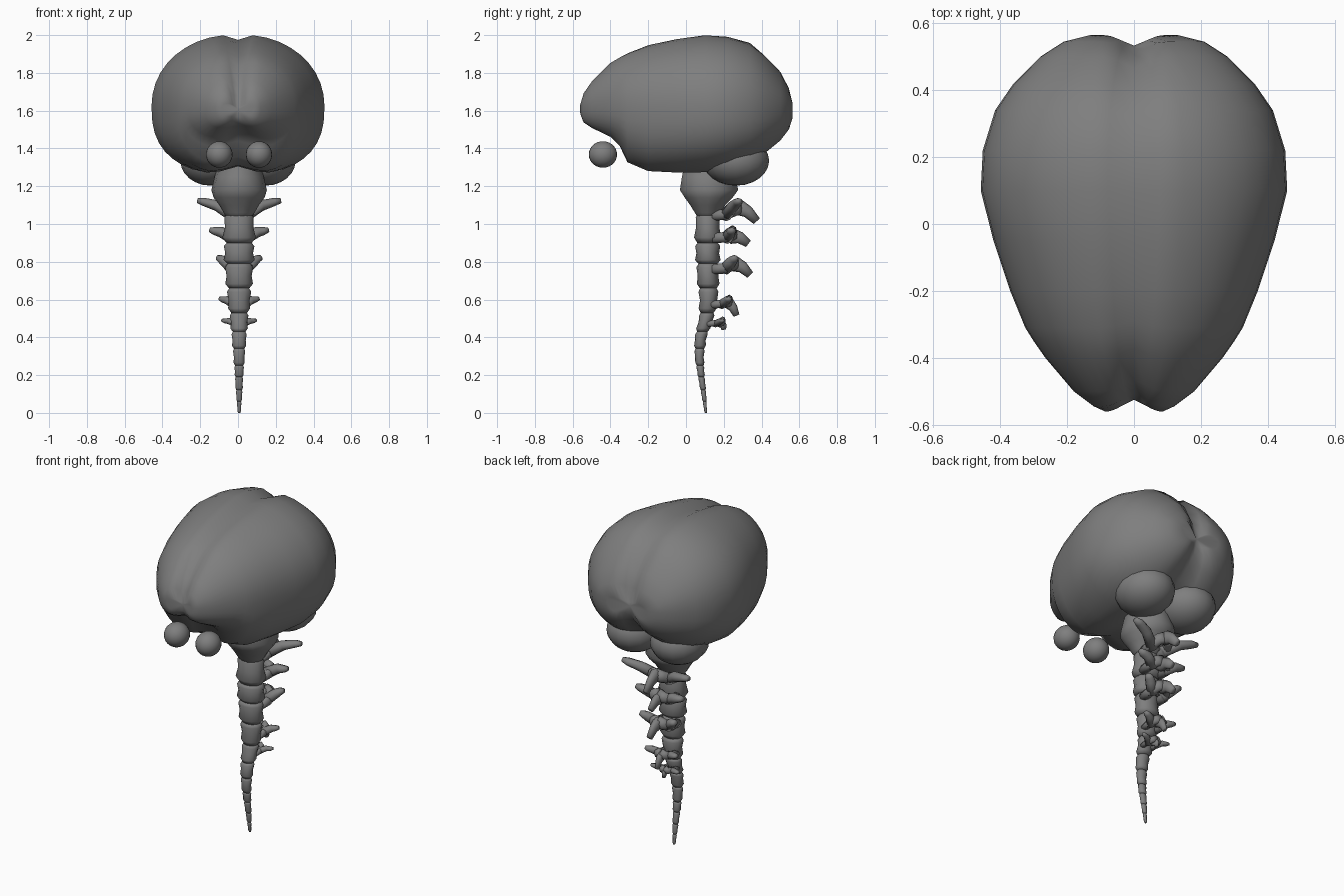
import bpy, bmesh, math
from mathutils import Vector

if "Cube" in bpy.data.objects:
    bpy.data.objects.remove(bpy.data.objects["Cube"])

CX = .006  # spine and eyes sit slightly off the centre line
grey = bpy.data.materials.new("dark_grey")
grey.diffuse_color = (.21, .21, .21, 1)
grey.use_nodes = True
grey.node_tree.nodes["Principled BSDF"].inputs["Base Color"].default_value = grey.diffuse_color


def finish(bm, name, dx=CX):
    bmesh.ops.recalc_face_normals(bm, faces=bm.faces[:])
    bmesh.ops.translate(bm, vec=(dx, 0, 0), verts=bm.verts[:])
    me = bpy.data.meshes.new(name)
    bm.to_mesh(me)
    bm.free()
    me.materials.append(grey)
    ob = bpy.data.objects.new(name, me)
    bpy.context.collection.objects.link(ob)
    for p in me.polygons:
        p.use_smooth = True
    return ob


def loft(bm, rings, dent=1):
    vs = [[bm.verts.new(p) for p in r] for r in rings]
    n = len(vs[0])
    for a, b in zip(vs, vs[1:]):
        for i in range(n):
            bm.faces.new((a[i], a[(i + 1) % n], b[(i + 1) % n], b[i]))
    for r, ring in ((vs[0], rings[0]), (vs[-1], rings[-1])):
        c = sum((Vector(p) for p in ring), Vector()) / n
        c.y *= dent
        c = bm.verts.new(c)
        for i in range(n):
            bm.faces.new((r[i], r[(i + 1) % n], c))


def oval(y, z, rx, ry, n=14):
    return [(rx * math.cos(2 * math.pi * i / n), y + ry * math.sin(2 * math.pi * i / n), z)
            for i in range(n)]


def tube(bm, path, n=8):
    # path points are (x, y, z, radius across, radius up)
    pts = [Vector(p[:3]) for p in path]
    rings = []
    for i, p in enumerate(pts):
        d = (pts[min(i + 1, len(pts) - 1)] - pts[max(i - 1, 0)]).normalized()
        ref = Vector((0, 0, 1)) if abs(d.z) < 0.9 else Vector((0, 1, 0))
        side = d.cross(ref).normalized()
        up = side.cross(d)
        a, b = path[i][3], path[i][4]
        rings.append([p + side * a * math.cos(2 * math.pi * k / n) + up * b * math.sin(2 * math.pi * k / n)
                      for k in range(n)])
    loft(bm, rings)


def ball(bm, loc, size, u=16, v=12):
    r = bmesh.ops.create_uvsphere(bm, u_segments=u, v_segments=v, radius=1)
    bmesh.ops.scale(bm, vec=size, verts=r['verts'])
    bmesh.ops.translate(bm, vec=loc, verts=r['verts'])


# Cerebrum: sections along y (y, top, bottom, half width) with a midline groove
sections = [(-.562, 1.65, 1.55, .085), (-.545, 1.71, 1.51, .12), (-.5, 1.77, 1.485, .18), (-.4, 1.865, 1.44, .265),
            (-.35, 1.895, 1.39, .30), (-.31, 1.915, 1.305, .325), (-.2, 1.955, 1.26, .37),
            (-.05, 1.985, 1.255, .42), (.1, 2.005, 1.258, .458), (.22, 1.997, 1.275, .452),
            (.34, 1.965, 1.31, .415), (.42, 1.90, 1.36, .36), (.5, 1.815, 1.42, .28),
            (.545, 1.73, 1.48, .21), (.565, 1.65, 1.54, .13)]
rings = []
for y, top, bot, w in sections:
    zc = min(1.62, (top + bot) / 2 + .02)
    ring = []
    for i in range(40):
        t = 2 * math.pi * i / 40
        c, s = math.cos(t), math.sin(t)
        e = 2 / (2.1 if s > 0 else 2.5)
        x = math.copysign(abs(c) ** e, c) * w
        h = abs(s) ** e
        g = math.exp(-(x / .045) ** 2)
        if s > 0:
            z = zc + (top - zc) * h - .03 * g * h
        else:
            z = zc - (zc - bot) * h + min(.05, .25 * (zc - bot)) * h * math.exp(-(x / .1) ** 2)
        ring.append((x, y * (1 - .07 * g), z))
    rings.append(ring)
bm = bmesh.new()
loft(bm, rings, .955)
finish(bm, "cerebrum", 0)

# Cerebellum lobes and eyeballs
bm = bmesh.new()
for s in (-1, 1):
    ball(bm, (s * .145, .265, 1.335), (.16, .175, .132))
finish(bm, "cerebellum", 0)
for s, n in ((-1, "left"), (1, "right")):
    bm = bmesh.new()
    ball(bm, (s * .105, -.44, 1.368), (.07, .075, .07), 20, 14)
    finish(bm, n + "_eyeball")

# Brain stem
bm = bmesh.new()
loft(bm, [oval(y, z, rx, ry) for y, z, rx, ry in (
    (.12, 1.42, .09, .12), (.12, 1.32, .11, .13), (.12, 1.25, .13, .145), (.122, 1.18, .147, .158),
    (.12, 1.14, .135, .13), (.115, 1.10, .105, .095), (.115, 1.06, .082, .07), (.115, 1.02, .05, .045))])
finish(bm, "brain_stem")

# Vertebra bodies: a waisted stack that curves and tapers to the tail
axis = [(1.06, .115, .078), (.95, .115, .086), (.85, .115, .082), (.7, .117, .072), (.6, .12, .062),
        (.5, .108, .049), (.4, .077, .040), (.3, .07, .031), (.2, .08, .023), (.1, .094, .017), (0, .105, .008)]


def along(z):
    for (z0, y0, r0), (z1, y1, r1) in zip(axis, axis[1:]):
        if z >= z1:
            f = (z0 - z) / (z0 - z1)
            return y0 + (y1 - y0) * f, r0 + (r1 - r0) * f


cuts = [1.06, .9, .79, .66, .53, .43, .34, .25, .19, .12, .06, 0]
bm = bmesh.new()
for a, b in zip(cuts, cuts[1:]):
    rr = []
    for f, k in ((0, .78), (.15, .97), (.5, .9), (.82, 1.04), (1, .8)):
        z = a + (b - a) * f
        y, r = along(z)
        rr.append(oval(y, z, r * k, r * k * .82, 12))
    loft(bm, rr)
finish(bm, "vertebra_bodies")

# Vertebral arches: base z, wing tip (x, y, z), spine tip (y, z), thickness
arches = [(1.045, (.22, .28, 1.14), (.375, 1.015), .027), (.925, (.155, .245, .985), (.33, .895), .026),
          (.76, (.118, .26, .838), (.34, .73), .026), (.572, (.105, .23, .618), (.268, .515), .02),
          (.47, (.092, .195, .5), (.2, .44), .015)]
for i, (zb, wing, tip, t) in enumerate(arches):
    bm = bmesh.new()
    yb, r = along(zb)
    yr = yb + r * 1.15
    mid = (yr + wing[1]) / 2 + .02
    zm = zb + (wing[2] - zb) * .35
    for s in (-1, 1):
        x = s * r * .6
        # pedicle and lamina
        tube(bm, [(x, yb + r * .3, zb, t, t), (x * 1.1, yr, zb + .005, t, t * 1.1),
                  (x * .7, mid, zm, t, t * 1.3), (0, wing[1], zm + .01, t, t * 1.5)])
        # wing
        tube(bm, [(x * .7, yr, zb, t * 1.3, t * 1.3),
                  (s * (r * .5 + wing[0] * .35), (yr + wing[1]) / 2 + .01, zb + (wing[2] - zb) * .55, t * 1.1, t * 1.1),
                  (s * wing[0] * .85, wing[1] - .005, wing[2] - t * .85, t, t * .8),
                  (s * wing[0], wing[1], wing[2] - t * .6, t * .6, t * .5)])
    # spine
    tube(bm, [(0, wing[1] - .035, wing[2] - t * 1.7, t * .8, t),
              (0, wing[1], wing[2] - t * 1.9, t * 1.1, t * 1.6),
              (0, (wing[1] + tip[0]) / 2, (wing[2] + tip[1]) / 2 - t * .5, t * .8, t * 1.2),
              (0, tip[0], tip[1], t * .6, t * .8)])
    finish(bm, "vertebral_arch_%d" % (i + 1))
